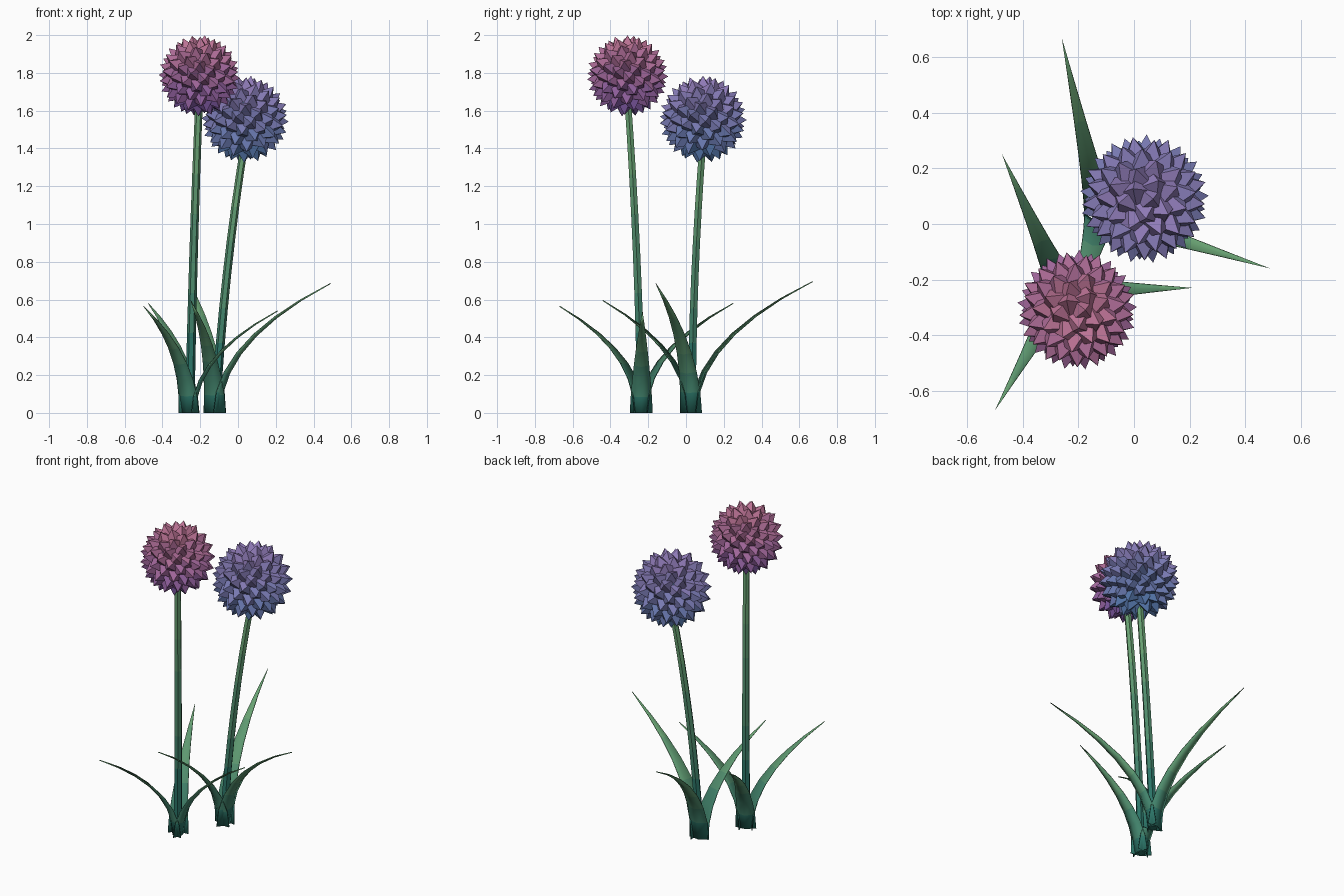
import bpy, bmesh, math
from mathutils import Vector

if "Cube" in bpy.data.objects:
    bpy.data.objects.remove(bpy.data.objects["Cube"])

BANDS = 5


def gradient(name, low, high):
    # A short ramp of materials running from the bottom to the top colour
    mats = []
    for i in range(BANDS):
        t = i / (BANDS - 1)
        m = bpy.data.materials.new(f"{name}_{i}")
        m.diffuse_color = [a + (b - a) * t for a, b in zip(low, high)] + [1]
        m.use_nodes = True
        m.node_tree.nodes["Principled BSDF"].inputs["Base Color"].default_value = m.diffuse_color
        mats.append(m)
    return mats


def finish(name, bm, mats, z0, z1, smooth=None):
    # Colour the faces by height and make the object
    for f in bm.faces:
        t = (f.calc_center_median().z - z0) / (z1 - z0)
        f.material_index = max(0, min(BANDS - 1, int(t * BANDS)))
    me = bpy.data.meshes.new(name)
    bm.to_mesh(me)
    bm.free()
    for m in mats:
        me.materials.append(m)
    ob = bpy.data.objects.new(name, me)
    bpy.context.collection.objects.link(ob)
    if smooth:
        bpy.context.view_layer.objects.active = ob
        ob.select_set(True)
        bpy.ops.object.shade_smooth_by_angle(angle=math.radians(smooth))
        ob.select_set(False)
    return ob


def bezier(p, q, r, t):
    return p * (1 - t) ** 2 + q * 2 * t * (1 - t) + r * t * t


def stem(name, base, mid, top, mats):
    # Six-sided tapering tube along a gentle curve
    bm = bmesh.new()
    rings = []
    for i in range(9):
        t = i / 8
        c = bezier(base, mid, top, t)
        rad = 0.025 - 0.005 * t
        rings.append([bm.verts.new(c + Vector((math.cos(k * math.pi / 3), math.sin(k * math.pi / 3), 0)) * rad)
                      for k in range(6)])
    for a, b in zip(rings, rings[1:]):
        for k in range(6):
            bm.faces.new((a[k], a[(k + 1) % 6], b[(k + 1) % 6], b[k]))
    bm.faces.new(rings[0][::-1])
    bm.faces.new(rings[-1])
    finish(name, bm, mats, 0, top.z, 40)


def leaf(name, base, tip, mats):
    # Arching blade with a shallow keel, tapering to a point
    flat = Vector((tip.x - base.x, tip.y - base.y, 0))
    out = flat.normalized()
    side = Vector((-out.y, out.x, 0))
    p = Vector((base.x, base.y, 0)) + out * 0.03
    q = p + Vector((0, 0, tip.z * 0.55))
    bm = bmesh.new()
    rows = []
    n = 7
    for i in range(n):
        t = i / n
        c = bezier(p, q, tip, t)
        d = ((q - p) * (1 - t) + (tip - q) * t).normalized()
        inner = side.cross(d) * -1
        if inner.dot(out) > 0:
            inner.negate()
        w = 0.06 * (1 - t ** 1.3)
        rows.append([bm.verts.new(c + side * w * s + inner * w * 0.35 * abs(s)) for s in (-1, 0, 1)])
    for a, b in zip(rows, rows[1:]):
        for k in range(2):
            bm.faces.new((a[k], b[k], b[k + 1], a[k + 1]))
    end = bm.verts.new(tip)
    for k in range(2):
        bm.faces.new((rows[-1][k], end, rows[-1][k + 1]))
    ob = finish(name, bm, mats, 0, 0.6, 40)
    mod = ob.modifiers.new("thickness", 'SOLIDIFY')
    mod.thickness = 0.005
    mod.offset = 0


def flower_head(name, c, r, count, mats, core_mats):
    # Round core
    bm = bmesh.new()
    bmesh.ops.create_icosphere(bm, subdivisions=3, radius=r * 0.74)
    bmesh.ops.translate(bm, verts=bm.verts, vec=c)
    finish(name + "_core", bm, core_mats, c.z - r, c.z + r, 40)
    # Evenly scattered four-sided pointed florets
    bm = bmesh.new()
    for i in range(count):
        z = 1 - 2 * (i + 0.5) / count
        a = i * math.pi * (3 - math.sqrt(5))
        s = math.sqrt(1 - z * z)
        d = Vector((s * math.cos(a), s * math.sin(a), z))
        u = Vector((-math.sin(a), math.cos(a), 0))
        v = d.cross(u)
        tip = bm.verts.new(c + d * r)
        ring = [bm.verts.new(c + d * r * 0.68 + (u * x + v * y) * r * 0.18)
                for x, y in ((-1, -1), (1, -1), (1, 1), (-1, 1))]
        for k in range(4):
            bm.faces.new((ring[k], ring[(k + 1) % 4], tip))
        bm.faces.new(ring[::-1])
    finish(name + "_florets", bm, mats, c.z - r, c.z + r)


green = gradient("green", (0.025, 0.18, 0.14), (0.14, 0.36, 0.17))
pink = gradient("pink", (0.19, 0.09, 0.33), (0.50, 0.17, 0.30))
violet = gradient("violet", (0.19, 0.09, 0.33), (0.27, 0.16, 0.50))
lilac = gradient("lilac", (0.09, 0.18, 0.40), (0.28, 0.20, 0.48))
blue = gradient("blue", (0.09, 0.18, 0.40), (0.13, 0.28, 0.52))

# name, foot, stem bend, head centre, head radius, leaf tips, colours
plants = [
    ("tall_flower", (-0.255, -0.237, 0), (-0.24, -0.25, 0.85), (-0.205, -0.31, 1.785), 0.217,
     [(-0.475, 0.25, 0.58), (0.21, -0.23, 0.54), (-0.5, -0.67, 0.565)], pink, violet),
    ("short_flower", (-0.12, 0.03, 0), (-0.075, 0.035, 0.75), (0.037, 0.09, 1.555), 0.233,
     [(-0.26, 0.67, 0.695), (0.49, -0.16, 0.685), (-0.25, -0.44, 0.595)], lilac, blue),
]
for name, foot, bend, head, radius, tips, mats, core in plants:
    foot, bend, head = Vector(foot), Vector(bend), Vector(head)
    stem(name + "_stem", foot, bend, head - Vector((0, 0, radius * 0.5)), green)
    for i, tip in enumerate(tips):
        leaf(f"{name}_leaf_{i + 1}", foot, Vector(tip), green)
    flower_head(name + "_head", head, radius, 105, mats, core)
